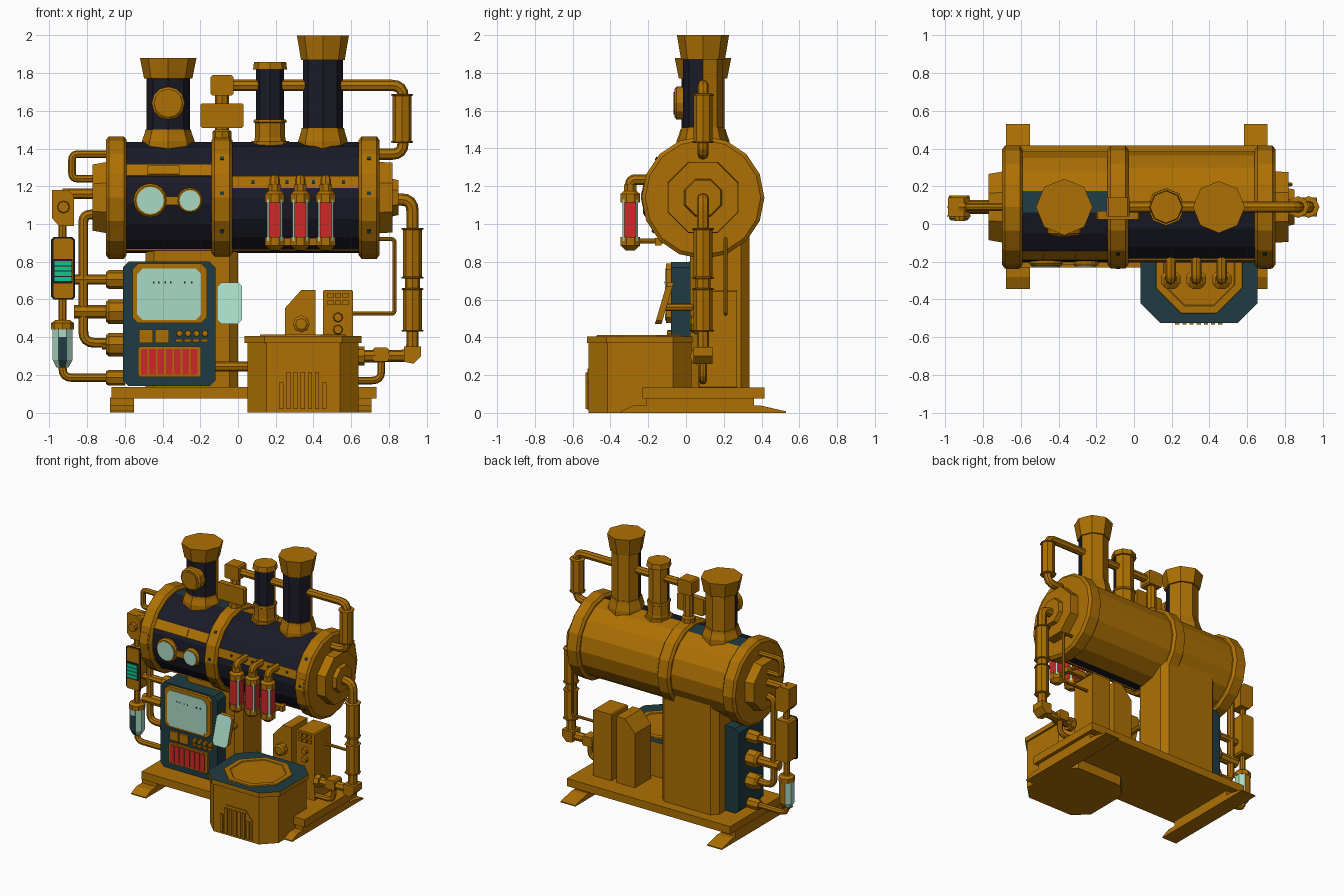
import bpy, bmesh, math
from mathutils import Vector

if "Cube" in bpy.data.objects:
    bpy.data.objects.remove(bpy.data.objects["Cube"])

def material(name, rgb):
    m = bpy.data.materials.new(name)
    m.diffuse_color = (*rgb, 1)
    m.use_nodes = True
    m.node_tree.nodes["Principled BSDF"].inputs["Base Color"].default_value = m.diffuse_color
    return m

BRASS = material("brass", (0.42, 0.163, 0.001))
NAVY = material("dark_navy", (0.011, 0.011, 0.021))
TEAL = material("dark_teal", (0.013, 0.045, 0.055))
MINT = material("pale_mint", (0.40, 0.70, 0.56))
RED = material("red", (0.62, 0.022, 0.022))
GREEN = material("bright_green", (0.008, 0.56, 0.27))
CY, CZ = 0.09, 1.14          # boiler axis
PLACE = {'x': lambda t, a, b: (t, a, b), 'y': lambda t, a, b: (a, t, b), 'z': lambda t, a, b: (a, b, t)}

def loft(name, axis, rings, mats, rule=None):
    """Skin rings of (t, [(a, b)...]) along an axis and cap both ends."""
    bm = bmesh.new()
    vs = [[bm.verts.new(PLACE[axis](t, a, b)) for a, b in pts] for t, pts in rings]
    n = len(vs[0])
    for r, s in zip(vs, vs[1:]):
        for i in range(n):
            bm.faces.new((r[i], r[(i + 1) % n], s[(i + 1) % n], s[i]))
    bm.faces.new(vs[0])
    bm.faces.new(vs[-1])
    bmesh.ops.recalc_face_normals(bm, faces=bm.faces)
    if rule:
        for f in bm.faces:
            f.material_index = rule(f.normal)
    me = bpy.data.meshes.new(name)
    bm.to_mesh(me)
    bm.free()
    for m in (mats if isinstance(mats, list) else [mats]):
        me.materials.append(m)
    ob = bpy.data.objects.new(name, me)
    bpy.context.collection.objects.link(ob)
    return ob

def ngon(c, r, n=8, ph=0.0):
    return [(c[0] + r * math.cos(2 * math.pi * (i + ph) / n), c[1] + r * math.sin(2 * math.pi * (i + ph) / n)) for i in range(n)]

def lathe(name, axis, c, prof, mats=BRASS, n=8, ph=0.0, rule=None):
    return loft(name, axis, [(t, ngon(c, r, n, ph)) for t, r in prof], mats, rule)

def prism(name, axis, poly, t0, t1, mats=BRASS, rule=None):
    return loft(name, axis, [(t0, poly), (t1, poly)], mats, rule)

def rect(a0, a1, b0, b1, c=0.0):
    if not c:
        return [(a0, b0), (a1, b0), (a1, b1), (a0, b1)]
    return [(a0 + c, b0), (a1 - c, b0), (a1, b0 + c), (a1, b1 - c), (a1 - c, b1), (a0 + c, b1), (a0, b1 - c), (a0, b0 + c)]

def pipe(name, pts, r, bend=0.05):
    """Round tube through points with rounded corners."""
    P = [Vector(p) for p in pts]
    path = [P[0]]
    for a, b, c in zip(P, P[1:], P[2:]):
        d = min(bend, (a - b).length * .5, (c - b).length * .5)
        s, e = b + (a - b).normalized() * d, b + (c - b).normalized() * d
        path += [s * (1 - t) ** 2 + b * 2 * t * (1 - t) + e * t * t for t in (0, .25, .5, .75, 1)]
    path.append(P[-1])
    cu = bpy.data.curves.new(name, 'CURVE')
    cu.dimensions = '3D'
    cu.bevel_depth, cu.bevel_resolution, cu.use_fill_caps = r, 2, True
    sp = cu.splines.new('POLY')
    sp.points.add(len(path) - 1)
    for q, p in zip(sp.points, path):
        q.co = (*p, 1)
    sp.use_smooth = False
    cu.materials.append(BRASS)
    ob = bpy.data.objects.new(name, cu)
    bpy.context.collection.objects.link(ob)
    bpy.ops.object.select_all(action='DESELECT')
    ob.select_set(True)
    bpy.context.view_layer.objects.active = ob
    bpy.ops.object.convert(target='MESH')

def band(name, x0, x1, a0, a1, ap=0.289, mat=BRASS):
    """Thin plate hugging the 16-sided boiler front between two elevations."""
    angs = sorted({a0, a1} | {k * 22.5 for k in range(-4, 5) if a0 < k * 22.5 < a1})
    def ring(o):
        out = []
        for a in angs:
            R = (ap + o) / math.cos(math.radians(a % 22.5 - 11.25))
            out.append((CY - R * math.cos(math.radians(a)), CZ + R * math.sin(math.radians(a))))
        return out
    prism(name, 'x', ring(.008) + ring(-.01)[::-1], x0, x1, mat)

front_dark = lambda n: 0 if n.y < -0.05 else 1

# Boiler: navy front, brass back, one teal facet at the top left
lathe("boiler_left", 'x', (CY, CZ), [(-.65, .295), (-.085, .295)], [NAVY, BRASS, TEAL], 16, .25,
      lambda n: 2 if n.z > .97 else front_dark(n))
lathe("boiler_right", 'x', (CY, CZ), [(-.085, .295), (.70, .295)], [NAVY, BRASS], 16, rule=front_dark)
for nm, x0, x1 in (("left", -.70, -.59), ("middle", -.14, -.03), ("right", .64, .75)):
    lathe(nm + "_flange", 'x', (CY, CZ), [(x0, .305), (x0 + .015, .325), (x1 - .015, .325), (x1, .305)], BRASS, 16)
    xc = (x0 + x1) / 2
    for a in () if nm == "left" else (-34, 4, 40):
        band(nm + "_flange_rivet", xc - .01, xc + .01, a - 1.7, a + 1.7, .317, TEAL)
    if nm != "middle":
        band(nm + "_flange_patch", xc - .03, xc + .03, -9, 14, .315)
band("left_boiler_band", -.60, -.13, 22.5, 36)
band("left_band_plate", -.48, -.31, 24, 34, .296)
band("right_boiler_band", -.04, .65, 10, 22)
for x0, x1 in ((-.60, -.13), (-.04, .65)):
    band("lower_boiler_trim", x0, x1, -72, -69)
for x in (.08, .26, .40, .56):
    band("right_band_rivet", x - .008, x + .008, 14.5, 17.5, .296, TEAL)
lathe("left_end_cap", 'x', (CY, CZ), [(-.77, .19), (-.69, .205)], ph=.5)
lathe("right_end_cap", 'x', (CY, CZ), [(.74, .205), (.82, .20)], ph=.5)
lathe("right_end_boss", 'x', (CY, CZ), [(.81, .11), (.85, .10)], ph=.5)

# Chimneys: collar, navy-fronted shaft, flared cap
for nm, x, r, z0, z1, z2, rb, rt in (("left", -.37, .115, 1.50, 1.77, 1.88, .128, .15),
                                     ("right", .45, .106, 1.51, 1.87, 2.0, .116, .138),
                                     ("small", .17, .074, 1.46, 1.82, 1.86, .09, .085)):
    lathe(nm + "_chimney_collar", 'z', (x, CY), [(1.36, r + .027), (1.44, r + .025), (z0 - .02, r + .01), (z0, r + .006)])
    lathe(nm + "_chimney_shaft", 'z', (x, CY), [(1.38, r), (z1 + .02, r)], [NAVY, BRASS], rule=front_dark)
    lathe(nm + "_chimney_cap", 'z', (x, CY), [(z1, rb), (z2, rt)])
lathe("small_chimney_ring", 'z', (.17, CY), [(1.45, .08), (1.535, .08), (1.54, .088), (1.555, .085)])
lathe("chimney_disc", 'y', (-.37, 1.64), [(-.06, .075), (-.05, .088), (0, .088)], n=12)
lathe("chimney_disc_face", 'y', (-.37, 1.64), [(-.066, .06), (-.05, .06)], n=12)

# Top pipework
prism("top_valve_box", 'y', rect(-.145, -.025, 1.68, 1.79, .01), .04, .14)
lathe("valve_stem", 'z', (-.085, CY), [(1.42, .05), (1.49, .05), (1.50, .036), (1.70, .036)])
prism("valve_panel", 'y', rect(-.20, .03, 1.51, 1.64, .01), .025, .07)
pipe("top_pipe", [(-.05, CY, 1.735), (.875, CY, 1.735), (.875, CY, 1.37), (.70, CY, 1.37)], .03, .06)
sleeve = [(0, .05), (.01, .058), (.035, .058), (.04, .05), (.96, .05), (.965, .058), (.99, .058), (1, .05)]
def add_sleeve(name, x, z0, z1):
    lathe(name, 'z', (x, CY), [(z0 + t * (z1 - z0), r) for t, r in sleeve])
add_sleeve("top_pipe_sleeve", .87, 1.43, 1.69)

# Right pipework
pipe("right_pipe", [(.80, CY, 1.13), (.925, CY, 1.13), (.925, CY, .30), (.62, CY - .02, .30)], .033, .06)
add_sleeve("right_upper_sleeve", .925, .71, .98)
add_sleeve("right_lower_sleeve", .925, .43, .66)
lathe("right_sleeve_joint", 'z', (.925, CY), [(.65, .04), (.72, .04)])
prism("right_elbow", 'y', [(.88, .27), (.93, .26), (.97, .30), (.97, .35), (.88, .35)], .04, .14)
prism("right_pipe_box", 'y', rect(.715, .80, .27, .345, .01), .045, .135)
lathe("right_pipe_nut", 'x', (CY - .02, .30), [(.63, .05), (.67, .05)])
pipe("return_pipe", [(.60, CY, .17), (.76, CY, .17), (.76, CY, .30)], .02)
pipe("thin_pipe", [(.60, .21, .525), (.83, .21, .525), (.83, .21, .92), (.73, .21, .92)], .011, .02)

# Left pipework
pipe("left_loop_pipe", [(-.68, CY, 1.37), (-.88, CY, 1.37), (-.88, CY, 1.24), (-.68, CY, 1.24)], .02, .03)
pipe("left_feed_pipe", [(-.74, CY, 1.16), (-.93, CY, 1.16)], .028)
pipe("left_tall_pipe", [(-.74, CY, 1.05), (-.82, CY, 1.05), (-.82, CY, .37), (-.62, CY, .37)], .026, .06)
pipe("left_down_pipe", [(-.93, CY, 1.02), (-.93, CY, .185), (-.62, CY, .185)], .022, .05)
prism("left_valve_box", 'y', [(-.985, 1.03), (-.95, .99), (-.87, .99), (-.87, 1.15), (-.90, 1.18), (-.985, 1.18)], .04, .14)
lathe("left_valve_knob", 'y', (-.925, 1.09), [(.015, .03), (.05, .035)])
prism("gauge_box", 'y', rect(-.982, -.873, .605, .925, .012), .03, .15)
prism("gauge_box_edge", 'y', rect(-.99, -.865, .60, .93, .012), .04, .046, NAVY)
prism("gauge_window", 'y', rect(-.978, -.877, .685, .815), .025, .035, NAVY)
for k in range(4):
    prism("gauge_light", 'y', rect(-.973, -.882, .697 + .028 * k, .72 + .028 * k), .018, .03, GREEN)
# Glass vessel: mint glass with dark contents at the front and a brass back
lathe("vessel_cap", 'z', (-.93, CY), [(.44, .06), (.475, .06), (.49, .04)])
lathe("vessel_glass", 'z', (-.93, CY), [(.24, .035), (.28, .057), (.45, .057)], [TEAL, MINT, BRASS], ph=.5,
      rule=lambda n: 2 if n.y > .75 else (0 if n.y < -.75 else 1))
prism("vessel_glass_top", 'y', rect(-.952, -.908, .40, .44), .033, .04, MINT)
for z, r, rc in ((.705, .026, .05), (.535, .036, .065), (.36, .024, .062), (.185, .022, .042)):
    lathe("console_pipe", 'x', (CY, z), [(-.87 if z > .4 else -.72, r), (-.60, r)])
    lathe("console_socket", 'x', (CY, z), [(-.70, rc * .8), (-.685, rc), (-.60, rc)])

# Base, feet and rear support
prism("base_plate", 'z', rect(-.67, .735, -.23, .415), .075, .135)
for x in (-.615, .645):
    prism("foot", 'x', [(-.345, 0), (.53, 0), (.53, .008), (.40, .038), (-.28, .038), (-.345, .008)], x - .063, x + .063)
    prism("foot_block", 'x', rect(-.21, .36, .03, .08), x - .063, x + .063)
prism("support_column", 'z', rect(-.49, 0, .02, .335, .045), .13, 1.0)

# Control console
prism("console_body", 'y', rect(-.61, -.12, .14, .80, .03), -.08, .22, TEAL)
prism("screen_bezel", 'y', rect(-.56, -.165, .475, .79, .03), -.105, -.07)
prism("screen", 'y', rect(-.535, -.195, .49, .765, .03), -.111, -.10, MINT)
for x in (-.45, -.425, -.39, -.36, -.285, -.25):
    prism("screen_dot", 'y', rect(x, x + .008, .685, .695), -.113, -.11, NAVY)
for x in (-.525, -.44):
    prism("console_key", 'y', rect(x, x + .075, .37, .44), -.095, -.07)
for i in range(4):
    lathe("console_knob", 'y', (-.31 + i * .045, .42), [(-.10, .016), (-.07, .018)])
    prism("console_switch", 'y', rect(-.33 + i * .045, -.295 + i * .045, .375, .39), -.095, -.07)
prism("vent_frame", 'y', rect(-.53, -.195, .19, .35, .01), -.095, -.07)
for i in range(7):
    prism("vent_bar", 'y', rect(-.515 + i * .044, -.48 + i * .044, .202, .337), -.102, -.09, RED)
# Tilted side display, mint on its front
loft("side_display", 'z', [(z, [(-.11 + c, y), (.02 - c, y), (.02 - c, y + .035), (-.11 + c, y + .035)])
     for z, y, c in ((.47, -.165, .02), (.49, -.159, 0), (.67, -.106, 0), (.69, -.10, .02))], [BRASS, MINT],
     lambda n: 1 if n.y < -.8 else 0)
pipe("display_arm", [(-.045, -.11, .56), (-.045, .05, .56)], .02)
pipe("console_to_drum_pipe", [(-.14, -.03, .245), (.10, -.03, .245)], .026)

# Boiler portholes
for x, r in ((-.465, .09), (-.255, .068)):
    lathe("porthole_ring", 'y', (x, 1.125), [(-.222, r * .88), (-.21, r), (-.15, r)], n=16)
    lathe("porthole_glass", 'y', (x, 1.125), [(-.227, r * .8), (-.21, r * .8)], MINT, 16)
prism("porthole_bridge", 'y', rect(-.40, -.30, 1.10, 1.145), -.215, -.17)

# Three red tubes in front of the boiler
for x in (.195, .33, .465):
    prism("red_tube", 'z', rect(x - .042, x + .042, -.337, -.253, .011), .91, 1.13, [RED, MINT],
          lambda n: 1 if abs(n.x) > .3 and abs(n.y) > .3 else 0)
    lathe("tube_top_cap", 'z', (x, -.295), [(1.115, .055), (1.16, .055), (1.175, .036), (1.21, .036)], ph=.5)
    lathe("tube_bottom_cap", 'z', (x, -.295), [(.86, .025), (.885, .055), (.93, .055)], ph=.5)
    pipe("tube_elbow", [(x, -.295, 1.18), (x, -.295, 1.235), (x, -.15, 1.235)], .028, .045)
    pipe("tube_drain", [(x, -.295, .91), (x, -.08, .91)], .014)
prism("tube_lower_rail", 'x', rect(-.165, -.13, .885, .925), .16, .50)

# Octagonal drum table
DC = (.345, -.245)
prism("drum_body", 'z', rect(.05, .64, -.515, .03, .10), 0, .37)
prism("drum_lid", 'z', rect(.035, .655, -.525, .035, .105), .37, .405, [BRASS, TEAL], lambda n: 1 if n.z > .9 else 0)
lathe("drum_ring", 'z', DC, [(.40, .25), (.413, .245), (.413, .205), (.408, .20)], ph=.5)
prism("drum_grille", 'y', [(.205, .015), (.485, .015), (.485, .17), (.43, .235), (.26, .235), (.205, .17)], -.522, -.50)
for i in range(7):
    prism("grille_rib", 'y', rect(.218 + i * .038, .24 + i * .038, .02, .16 if i in (0, 6) else .215), -.532, -.51)

# Two machine boxes behind the drum
prism("sloped_box", 'y', [(.25, .13), (.41, .13), (.41, .65), (.335, .65), (.25, .555)], .07, .27)
lathe("sloped_box_knob", 'y', (.335, .47), [(.02, .03), (.03, .045), (.08, .045)])
prism("switch_box", 'y', rect(.45, .61, .13, .65, .008), .07, .27)
for i in range(3):
    for z in (.57, .61):
        prism("switch_button", 'y', rect(.475 + i * .04, .505 + i * .04, z, z + .025), .06, .08)
for z in (.505, .44):
    lathe("switch_dial", 'y', (.53, z), [(.045, .022), (.08, .028)])
